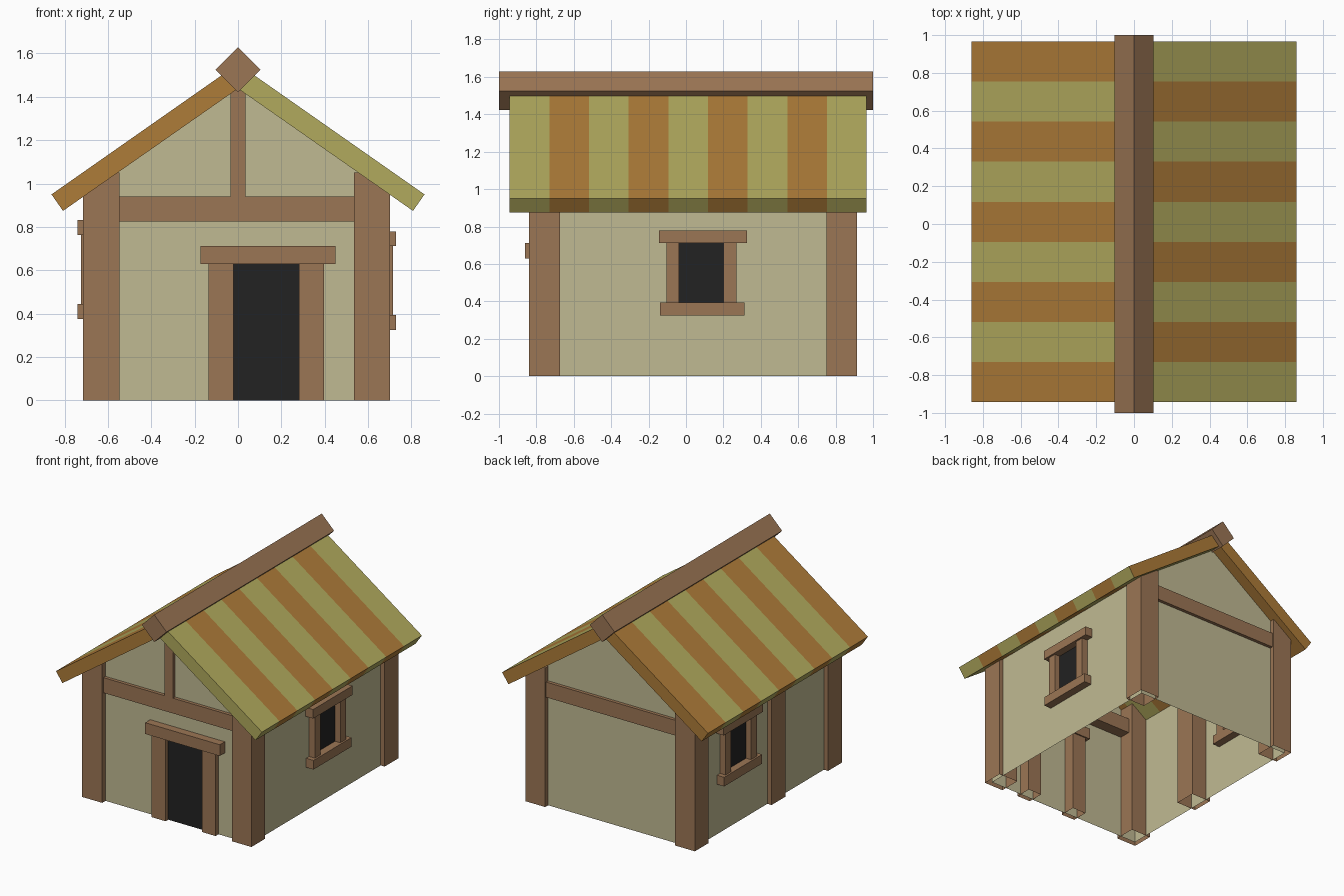
import bpy

if "Cube" in bpy.data.objects:
    bpy.data.objects.remove(bpy.data.objects["Cube"])


def material(name, rgb):
    m = bpy.data.materials.new(name)
    m.diffuse_color = (*rgb, 1)
    m.use_nodes = True
    m.node_tree.nodes["Principled BSDF"].inputs["Base Color"].default_value = m.diffuse_color
    return m


WOOD = material("wood", (0.33, 0.18, 0.09))
PLASTER = material("plaster", (0.53, 0.49, 0.29))
DARK = material("dark_opening", (0.016, 0.016, 0.016))
ORANGE = material("orange_roof", (0.42, 0.20, 0.04))
GREEN = material("green_roof", (0.44, 0.40, 0.11))


def mesh_object(name, verts, faces, mats):
    me = bpy.data.meshes.new(name)
    me.from_pydata(verts, [], faces)
    for m in mats:
        me.materials.append(m)
    ob = bpy.data.objects.new(name, me)
    bpy.context.collection.objects.link(ob)
    return ob


def box(name, xs, ys, zs, mat=WOOD, open_bottom=False):
    xs, ys, zs = sorted(xs), sorted(ys), sorted(zs)
    verts = [(x, y, z) for x in xs for y in ys for z in zs]
    faces = [(0, 1, 3, 2), (4, 6, 7, 5), (0, 4, 5, 1), (2, 3, 7, 6), (1, 5, 7, 3)]
    if not open_bottom:
        faces.append((0, 2, 6, 4))
    return mesh_object(name, verts, faces, [mat])


def prism(name, profile, ys, side_mats, caps, mats, skip=()):
    """Extrude an x-z profile through all y stations; side_mats picks a material per strip."""
    n = len(profile)
    verts = [(x, y, z) for y in ys for x, z in profile]
    faces, idx = [], []
    for s in range(len(ys) - 1):
        for i in range(n):
            if i in skip:
                continue
            j = (i + 1) % n
            faces.append((s * n + i, s * n + j, (s + 1) * n + j, (s + 1) * n + i))
            idx.append(side_mats[s])
    faces.append(tuple(range(n - 1, -1, -1)))
    faces.append(tuple(range((len(ys) - 1) * n, len(ys) * n)))
    idx += caps
    ob = mesh_object(name, verts, faces, mats)
    for p, i in zip(ob.data.polygons, idx):
        p.material_index = i
    # consistent outward normals
    import bmesh
    bm = bmesh.new()
    bm.from_mesh(ob.data)
    bmesh.ops.recalc_face_normals(bm, faces=bm.faces)
    bm.to_mesh(ob.data)
    bm.free()
    return ob


def underside(x):
    return 1.438 - 0.7 * abs(x)


# plaster walls: gabled shell with open bottom
XL, XR, YF, YB = -0.68, 0.667, -0.80, 0.88
prism("walls", [(XL, 0), (XR, 0), (XR, underside(XR) + 0.02), (0, 1.458), (XL, underside(XL) + 0.02)],
      [YF, YB], [0], [0, 0], [PLASTER], skip=(0,))

# corner posts and the post halfway along the left wall
for side, xs in (("left", (-0.715, -0.547)), ("right", (0.536, 0.70))):
    for end, ys in (("front", (-0.84, -0.675)), ("back", (0.75, 0.915))):
        box(f"{end}_{side}_post", xs, ys, (0, 1.05), open_bottom=True)
box("left_middle_post", (-0.715, -0.55), (-0.165, 0.0), (0, 1.05), open_bottom=True)

# gable timbers
box("front_beam", (-0.55, 0.54), (-0.825, -0.71), (0.825, 0.94))
box("back_beam", (-0.55, 0.54), (0.79, 0.905), (0.825, 0.94))
box("king_post", (-0.035, 0.035), (-0.825, -0.755), (0.94, 1.43))

# door
box("door_left_jamb", (-0.136, -0.02), (-0.835, -0.71), (0, 0.628), open_bottom=True)
box("door_right_jamb", (0.282, 0.397), (-0.835, -0.71), (0, 0.628), open_bottom=True)
box("door_lintel", (-0.173, 0.45), (-0.86, -0.70), (0.628, 0.713))
mesh_object("door_opening", [(-0.02, -0.804, 0), (0.282, -0.804, 0),
                             (0.282, -0.804, 0.628), (-0.02, -0.804, 0.628)], [(0, 1, 2, 3)], [DARK])


# windows
def window(side, s, wall, y_map, z0, grow):
    frame, jamb = wall + s * (0.062 + grow), wall + s * (0.048 + grow)
    inner = wall - s * 0.06
    y = lambda *v: [y_map(a) for a in v]
    box(side + "_window_sill", (inner, frame), y(-0.14, 0.313), (z0, z0 + 0.069))
    box(side + "_window_lintel", (inner, frame), y(-0.145, 0.325), (z0 + 0.387, z0 + 0.455))
    for k, ys in enumerate(((-0.104, -0.037), (0.20, 0.27))):
        box(f"{side}_window_jamb_{k + 1}", (inner, jamb), y(*ys), (z0 + 0.069, z0 + 0.387))
    x, (a, b) = wall + s * 0.004, y(-0.037, 0.20)
    mesh_object(side + "_window_pane", [(x, a, z0 + 0.069), (x, b, z0 + 0.069),
                                        (x, b, z0 + 0.387), (x, a, z0 + 0.387)], [(0, 1, 2, 3)], [DARK])


window("right", 1, XR, lambda y: y, 0.325, 0.0)
window("left", -1, XL, lambda y: 0.46 - y, 0.376, -0.003)

# striped roof slopes
stations = [-0.943 + i * (0.966 + 0.943) / 9 for i in range(10)]
for side, s, first in (("right", 1, 1), ("left", -1, 0)):
    prof = [(0, 1.552), (s * 0.86, 0.95), (s * 0.807, 0.874), (0, 1.438)]
    prism(side + "_roof", prof, stations, [(i + first) % 2 for i in range(9)],
          [first, 0], [ORANGE, GREEN])

# ridge beam, set on its corner
r = 0.103
prism("ridge_beam", [(0, 1.525 - r), (r, 1.525), (0, 1.525 + r), (-r, 1.525)],
      [-1, 1], [0], [0, 0], [WOOD])
